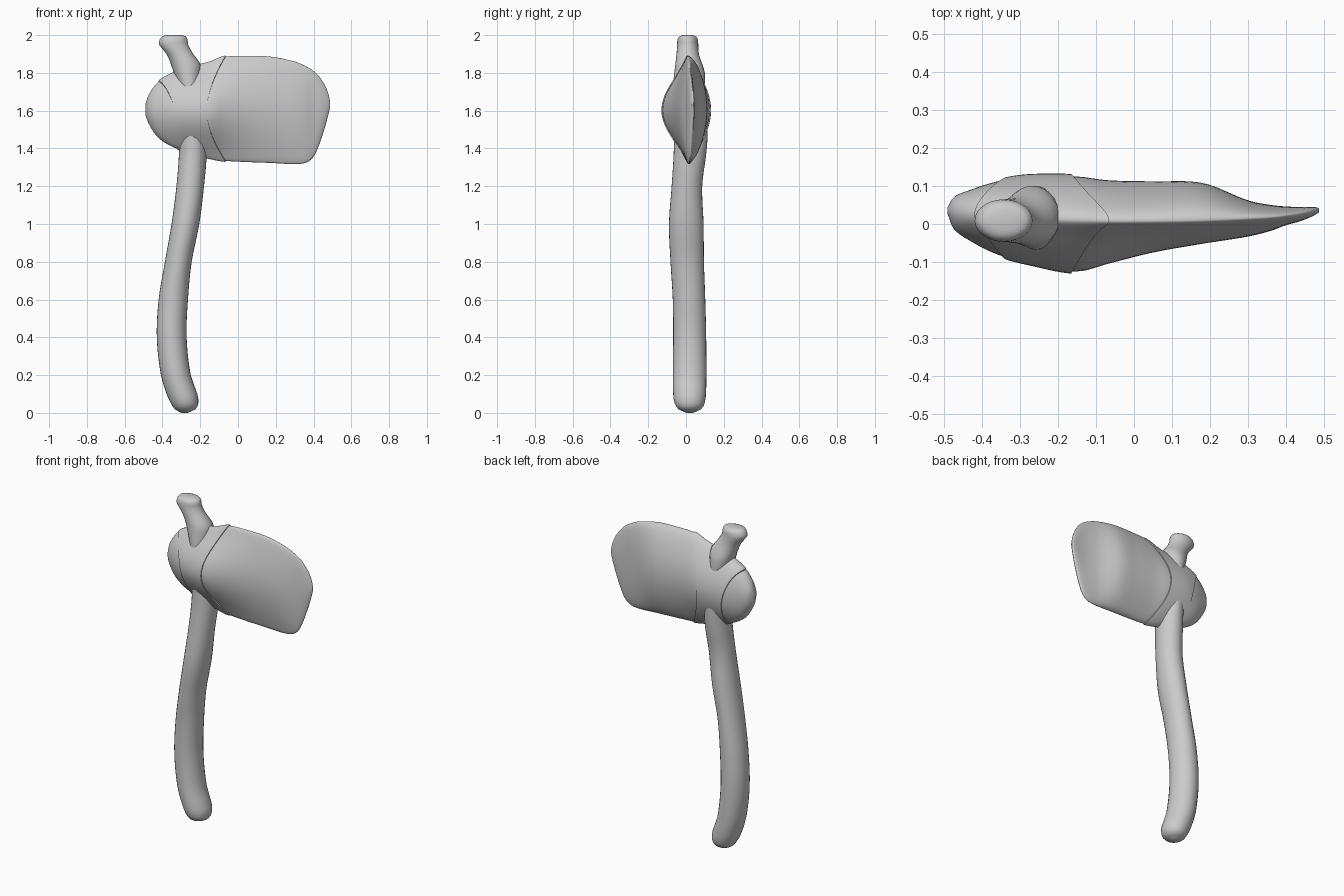
import bpy, bmesh, math

TAU = 2 * math.pi


def sample(table, t):
    """Smooth (Catmull-Rom style) lookup of all columns at key t."""
    n = len(table)
    t = max(table[0][0], min(table[-1][0], t))
    i = 0
    while i < n - 2 and t > table[i + 1][0]:
        i += 1
    a, b = table[i], table[i + 1]
    p, q = table[max(i - 1, 0)], table[min(i + 2, n - 1)]
    h = b[0] - a[0]
    f = (t - a[0]) / h
    out = []
    for k in range(1, len(a)):
        ma = (b[k] - p[k]) / (b[0] - p[0]) * h
        mb = (q[k] - a[k]) / (q[0] - a[0]) * h
        out.append((2*f**3 - 3*f*f + 1) * a[k] + (f**3 - 2*f*f + f) * ma
                   + (3*f*f - 2*f**3) * b[k] + (f**3 - f*f) * mb)
    return out


def loft(name, rings):
    """Skin a list of closed rings and cap both ends."""
    bm = bmesh.new()
    rows = [[bm.verts.new(p) for p in r] for r in rings]
    n = len(rows[0])
    for r0, r1 in zip(rows, rows[1:]):
        for j in range(n):
            k = (j + 1) % n
            bm.faces.new((r0[j], r0[k], r1[k], r1[j]))
    bm.faces.new(rows[0])
    bm.faces.new(rows[-1])
    bmesh.ops.recalc_face_normals(bm, faces=bm.faces)
    me = bpy.data.meshes.new(name)
    bm.to_mesh(me)
    bm.free()
    ob = bpy.data.objects.new(name, me)
    bpy.context.collection.objects.link(ob)
    bpy.ops.object.select_all(action='DESELECT')
    ob.select_set(True)
    bpy.context.view_layer.objects.active = ob
    bpy.ops.object.shade_smooth_by_angle(angle=math.radians(50))
    return ob


# Handle and top stub: z, left, right, front, back
HANDLE = [
    (0.005, -0.31, -0.255, -0.01, 0.05),
    (0.02, -0.335, -0.225, -0.04, 0.08),
    (0.05, -0.355, -0.21, -0.06, 0.098),
    (0.10, -0.378, -0.215, -0.068, 0.106),
    (0.20, -0.408, -0.25, -0.07, 0.108),
    (0.40, -0.43, -0.272, -0.068, 0.107),
    (0.60, -0.42, -0.265, -0.07, 0.102),
    (0.80, -0.387, -0.245, -0.082, 0.095),
    (1.00, -0.352, -0.205, -0.09, 0.093),
    (1.20, -0.326, -0.18, -0.076, 0.086),
    (1.38, -0.312, -0.165, -0.065, 0.108),
    (1.50, -0.31, -0.17, -0.065, 0.115),
    (1.70, -0.31, -0.20, -0.07, 0.10),
    (1.80, -0.34, -0.195, -0.062, 0.10),
    (1.85, -0.357, -0.20, -0.056, 0.085),
    (1.90, -0.378, -0.237, -0.05, 0.068),
    (1.95, -0.418, -0.264, -0.047, 0.065),
    (1.975, -0.415, -0.267, -0.045, 0.063),
    (1.993, -0.402, -0.277, -0.035, 0.053),
    (2.00, -0.38, -0.295, -0.015, 0.035),
]
zs = [HANDLE[0][0]]
for a, b in zip(HANDLE, HANDLE[1:]):
    steps = max(2, int((b[0] - a[0]) / 0.035))
    zs += [a[0] + (b[0] - a[0]) * i / steps for i in range(1, steps + 1)]
rings = [[(-0.28, 0.015, 0.0)] * 1]
rings = []
for z in zs:
    l, r, f, b = sample(HANDLE, z)
    rings.append([((l + r) / 2 + (r - l) / 2 * math.cos(TAU * j / 28),
                   (f + b) / 2 + (b - f) / 2 * math.sin(TAU * j / 28), z)
                  for j in range(28)])
rings.insert(0, [(-0.282 + 0.015 * math.cos(TAU * j / 28),
                  0.02 + 0.015 * math.sin(TAU * j / 28), 0.0) for j in range(28)])
loft("handle", rings)

# Axe head outline: x, bottom, top, front, back, ridge y, roundness of section
HEAD = [
    (-0.490, 1.575, 1.635, 0.025, 0.045, 0.035, 0.9),
    (-0.475, 1.535, 1.68, -0.012, 0.07, 0.03, 0.9),
    (-0.43, 1.465, 1.745, -0.045, 0.09, 0.025, 0.8),
    (-0.36, 1.415, 1.79, -0.08, 0.112, 0.02, 0.6),
    (-0.28, 1.385, 1.82, -0.102, 0.125, 0.015, 0.4),
    (-0.15, 1.35, 1.855, -0.125, 0.125, 0.01, 0.3),
    (-0.07, 1.335, 1.885, -0.105, 0.115, 0.008, 0.3),
    (0.05, 1.328, 1.89, -0.075, 0.112, 0.008, 0.4),
    (0.18, 1.323, 1.885, -0.052, 0.108, 0.01, 0.5),
    (0.30, 1.317, 1.86, -0.033, 0.062, 0.015, 0.6),
    (0.36, 1.325, 1.835, -0.018, 0.05, 0.018, 0.7),
    (0.40, 1.355, 1.81, -0.003, 0.046, 0.022, 0.8),
    (0.43, 1.42, 1.78, 0.005, 0.045, 0.026, 0.9),
    (0.46, 1.51, 1.735, 0.016, 0.045, 0.031, 0.9),
    (0.48, 1.585, 1.685, 0.026, 0.044, 0.035, 0.9),
    (0.487, 1.615, 1.65, 0.031, 0.04, 0.036, 0.9),
]
SIDES = 56


def head_point(x, ang, off=0.0):
    lo, hi, front, back, ridge, w = sample(HEAD, x)
    s, c = math.sin(ang), math.cos(ang)
    depth = (back - ridge) if c > 0 else (ridge - front)
    if c > 0:
        w = min(1.0, w + 0.35)
    y = (1 - w) * abs(c) ** 3.5 + w * abs(c)
    return (x, ridge + math.copysign(y, c) * (depth + off),
            (lo + hi) / 2 + s * ((hi - lo) / 2 + off))


# Stone blade with rounded butt
xs = [-0.49 + 0.977 * (1 - math.cos(math.pi * i / 60)) / 2 for i in range(61)]
loft("stone_blade", [[head_point(x, TAU * j / SIDES) for j in range(SIDES)] for x in xs])

# Wooden collar wrapped round the stone, with curved borders
rings = []
N = 24
rows = [(0, -0.012)] + [(i / N, 0.006) for i in range(N + 1)] + [(1, -0.012)]
for u, off in rows:
    ring = []
    for j in range(SIDES):
        a = TAU * j / SIDES
        s = math.sin(a)
        left = -0.335 - 0.05 * s - 0.035 * s * s
        right = -0.165 + 0.1 * s * s
        ring.append(head_point(left + (right - left) * u, a, off))
    rings.append(ring)
loft("collar", rings)
